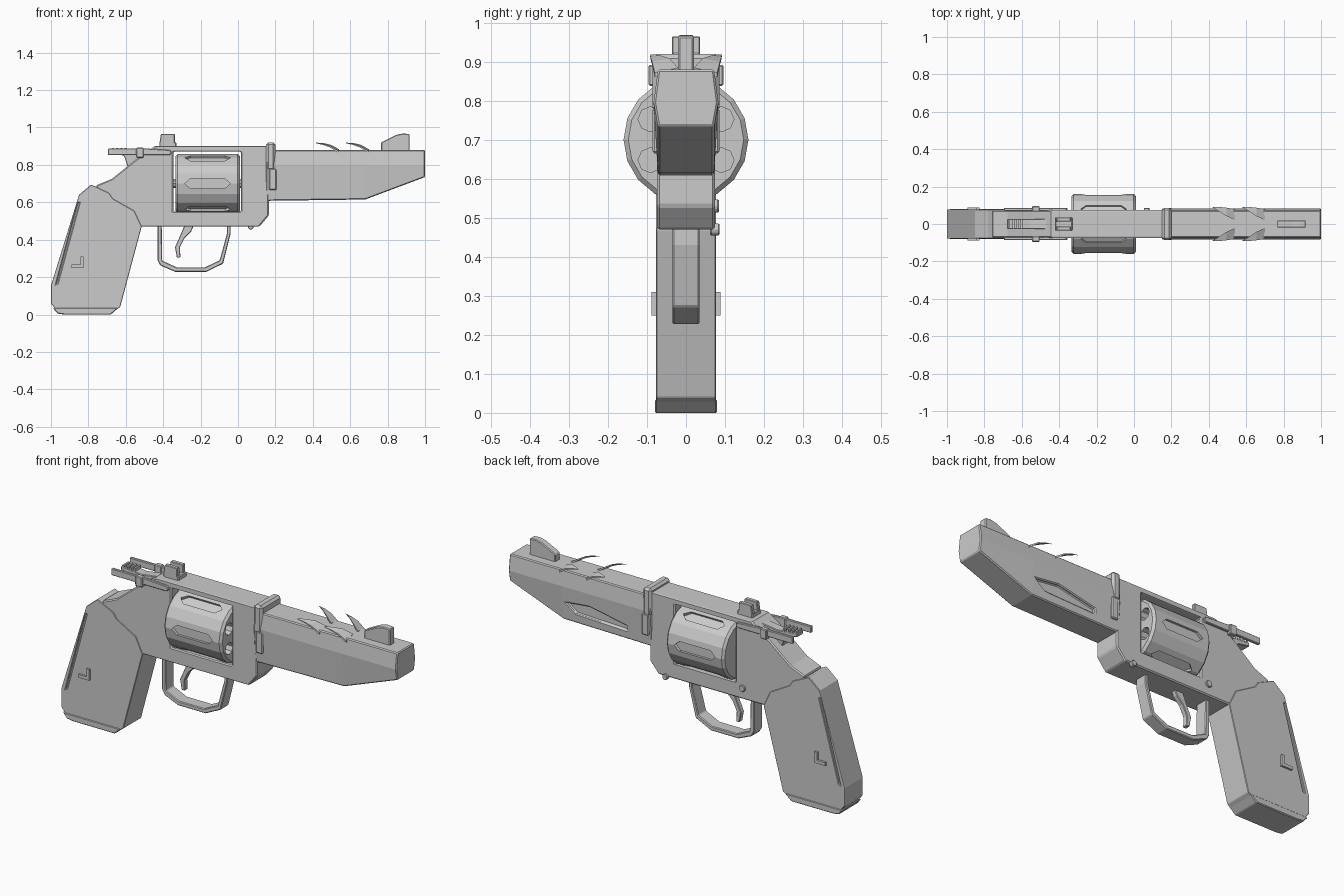
import bpy, bmesh
from math import pi, cos, sin, radians
from mathutils import Matrix

if "Cube" in bpy.data.objects:
    bpy.data.objects.remove(bpy.data.objects["Cube"])

steel = bpy.data.materials.new("plain_grey")
steel.use_nodes = True
GREY = (0.6, 0.6, 0.6, 1)
steel.diffuse_color = GREY
steel.node_tree.nodes["Principled BSDF"].inputs["Base Color"].default_value = GREY


def activate(ob):
    bpy.ops.object.select_all(action='DESELECT')
    ob.select_set(True)
    bpy.context.view_layer.objects.active = ob


def finish(name, bm, bevel=0):
    bmesh.ops.recalc_face_normals(bm, faces=bm.faces)
    me = bpy.data.meshes.new(name)
    bm.to_mesh(me)
    bm.free()
    me.materials.append(steel)
    ob = bpy.data.objects.new(name, me)
    bpy.context.collection.objects.link(ob)
    if bevel:
        add_bevel(ob, bevel)
    return ob


def add_bevel(ob, width):
    m = ob.modifiers.new("edge_bevel", 'BEVEL')
    m.width, m.segments, m.limit_method = width, 1, 'ANGLE'
    m.angle_limit = radians(35)
    activate(ob)
    bpy.ops.object.modifier_apply(modifier=m.name)


def carve(ob, cutter):
    m = ob.modifiers.new("cut", 'BOOLEAN')
    m.operation, m.solver, m.object = 'DIFFERENCE', 'EXACT', cutter
    activate(ob)
    bpy.ops.object.modifier_apply(modifier=m.name)
    bpy.data.objects.remove(cutter)


def loft(bm, rings):
    """Skin a list of equal point rings and cap both ends."""
    loops = [[bm.verts.new(p) for p in r] for r in rings]
    n = len(loops[0])
    for a, b in zip(loops, loops[1:]):
        for i in range(n):
            j = (i + 1) % n
            bm.faces.new((a[i], a[j], b[j], b[i]))
    bm.faces.new(loops[0])
    bm.faces.new(loops[-1])


def prism(name, pts, y0, y1, bevel=0):
    """Side profile (x, z) extruded across the width."""
    bm = bmesh.new()
    loft(bm, [[(x, y, z) for x, z in pts] for y in (y0, y1)])
    return finish(name, bm, bevel)


def box(name, x0, x1, y0, y1, z0, z1, bevel=0):
    return prism(name, [(x0, z0), (x1, z0), (x1, z1), (x0, z1)], y0, y1, bevel)


def rod(name, axis, centre, r, length, sides, bevel=0):
    bm = bmesh.new()
    turn = Matrix.Rotation(pi / 2, 4, 'Y' if axis == 'X' else 'X')
    bmesh.ops.create_cone(bm, cap_ends=True, segments=sides, radius1=r, radius2=r,
                          depth=length, matrix=Matrix.Translation(centre) @ turn)
    return finish(name, bm, bevel)


SIDES = ((-1, "right"), (1, "left"))

# Frame with the cylinder window
frame = prism("frame", [(-.52, .47), (.115, .47), (.165, .53), (.165, .9), (-.445, .9),
                        (-.545, .83), (-.675, .725), (-.76, .69), (-.7, .55)], -.074, .074)
carve(frame, box("window_cutter", -.345, .015, -.3, .3, .55, .872))
add_bevel(frame, .006)

# Grip with a long groove along the back edge on each side
grip = prism("grip", [(-1, .155), (-1, .06), (-.965, .015), (-.675, .01), (-.63, .04),
                      (-.515, .47), (-.555, .555), (-.67, .62), (-.69, .65),
                      (-.785, .695), (-.85, .64)], -.077, .077)
for s, side in SIDES:
    carve(grip, prism("groove_cutter", [(-.975, .16), (-.963, .165), (-.845, .6), (-.857, .6)],
                      s * .069, s * .1))
add_bevel(grip, .006)
prism("grip_base", [(-.99, .035), (-.965, .005), (-.93, 0), (-.68, 0), (-.64, .035)], -.08, .08, .004)
for s, side in SIDES:
    prism(side + "_grip_bracket", [(-.89, .25), (-.825, .25), (-.825, .31), (-.842, .31),
                                   (-.842, .267), (-.89, .267)], s * .07, s * .088)

# Fluted cylinder with six chambers
drum = rod("cylinder", 'X', (-.162, 0, .7), .16, .345, 18, .012)
bm = bmesh.new()
for k in range(6):
    turn = Matrix.Translation((0, 0, .7)) @ Matrix.Rotation(k * pi / 3, 4, 'X')
    flute = [(-.285, 0), (-.255, -.026), (-.07, -.026), (-.04, 0), (-.07, .026), (-.255, .026)]
    loft(bm, [[turn @ Matrix.Translation((x, y, z)).to_translation() for x, z in flute]
              for y in (.143, .2)])
    a = (k + .5) * pi / 3
    ring = [(.105 * cos(a) + .032 * cos(i * pi / 4), .7 + .105 * sin(a) + .032 * sin(i * pi / 4))
            for i in range(8)]
    loft(bm, [[(x, y, z) for y, z in ring] for x in (-.3, .1)])
carve(drum, finish("flute_cutter", bm))
rod("cylinder_axle", 'X', (-.165, 0, .7), .025, .38, 10)

# Barrel: six-sided section, rising toward the muzzle underneath
bm = bmesh.new()
loft(bm, [[(x, -.072, .88), (x, -.083, .795), (x, -.072, zb),
           (x, .072, zb), (x, .083, .795), (x, .072, .88)]
          for x, zb in ((.15, .608), (.68, .615), (1, .735))])
barrel = finish("barrel", bm)
carve(barrel, prism("panel_cutter", [(.66, .71), (.52, .725), (.3, .68), (.3, .655), (.6, .665)],
                    .064, .1))
add_bevel(barrel, .005)

# Collar between frame and barrel
box("collar_top", .15, .2, -.086, .086, .77, .92, .012)
box("collar_lower", .165, .205, -.086, .086, .665, .78, .005)

# Curved thorns along the barrel's upper edges
for x in (.53, .69):
    for s, side in SIDES:
        bm = bmesh.new()
        rings = []
        for dx, y0, y1, z, t in ((.01, .02, .08, .872, .012), (-.035, .042, .087, .9, .008),
                                 (-.075, .068, .091, .912, .005), (-.112, .09, .092, .917, .002)):
            rings.append([(x + dx, s * y0, z + t), (x + dx, s * y1, z),
                          (x + dx, s * y1, z - t), (x + dx, s * y0, z)])
        loft(bm, rings)
        finish(side + "_barrel_thorn", bm)

# Sights
prism("front_sight", [(.765, .87), (.765, .92), (.845, .96), (.88, .968), (.918, .965),
                      (.918, .87)], -.02, .02, .004)
box("rear_sight_base", -.42, -.33, -.036, .036, .89, .922, .004)
for s, side in SIDES:
    prism(side + "_rear_sight_post", [(-.42, .915), (-.412, .965), (-.338, .965), (-.338, .915)],
          s * .013, s * .036, .003)

# Rails reaching back past the hammer
for s, side in SIDES:
    prism(side + "_rail", [(-.695, .888), (-.695, .852), (-.365, .852), (-.355, .865),
                           (-.365, .88), (-.5, .888)], s * .07, s * .086, .003)
    box(side + "_rail_clip", -.545, -.505, s * .066, s * .096, .838, .892, .004)

# Hammer with thumb ridges
prism("hammer", [(-.68, .882), (-.68, .862), (-.61, .85), (-.59, .79), (-.54, .76), (-.44, .78),
                 (-.45, .885), (-.56, .87)], -.026, .026, .003)
for i in range(4):
    x = -.672 + i * .022
    box("hammer_ridge", x, x + .01, -.026, .026, .868, .89)

# Trigger guard and trigger
prism("trigger_guard", [(-.43, .48), (-.43, .29), (-.415, .262), (-.335, .228), (-.17, .228),
                        (-.08, .272), (-.04, .43), (-.04, .48), (-.06, .48), (-.06, .43),
                        (-.098, .29), (-.178, .252), (-.327, .252), (-.405, .288),
                        (-.408, .48)], -.035, .035, .004)
prism("trigger", [(-.285, .48), (-.31, .42), (-.337, .36), (-.327, .305), (-.308, .305),
                  (-.31, .36), (-.285, .41), (-.25, .445), (-.235, .48)], -.014, .014, .003)

# Pins on the left face of the frame
rod("rear_frame_pin", 'Y', (-.39, .074, .53), .018, .02, 10, .003)
rod("front_frame_pin", 'Y', (.068, .074, .47), .016, .024, 10, .003)
